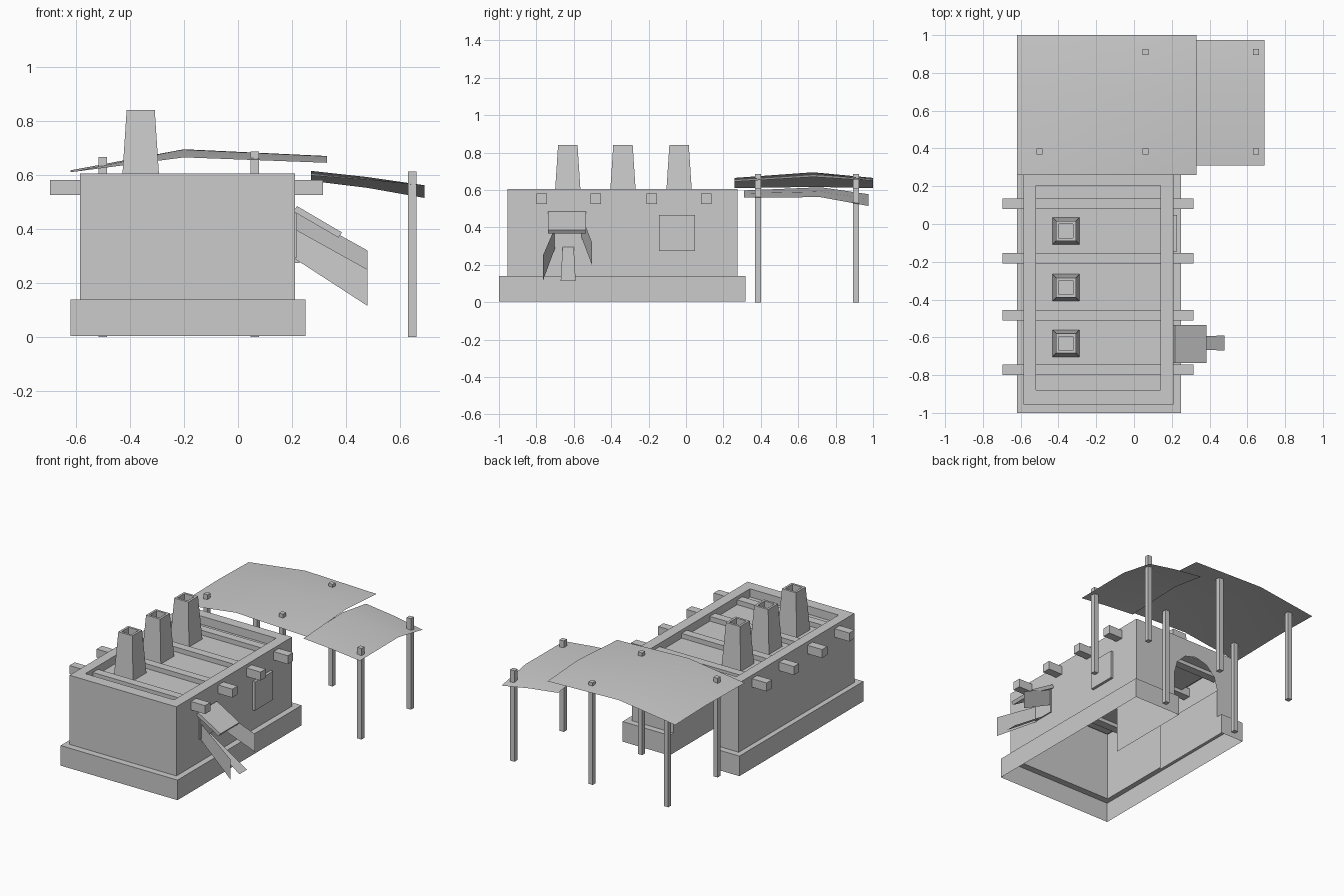
import bpy, bmesh, math

if "Cube" in bpy.data.objects:
    bpy.data.objects.remove(bpy.data.objects["Cube"])

mat = bpy.data.materials.new("plain_grey")
mat.diffuse_color = (0.6, 0.6, 0.6, 1)
mat.use_nodes = True
mat.node_tree.nodes["Principled BSDF"].inputs["Base Color"].default_value = mat.diffuse_color


def sheet(name, faces, smooth=False):
    """Object from a list of polygons, shared corners welded."""
    bm = bmesh.new()
    for f in faces:
        bm.faces.new([bm.verts.new(p) for p in f])
    bmesh.ops.remove_doubles(bm, verts=bm.verts[:], dist=1e-5)
    for f in bm.faces:
        f.smooth = smooth
    me = bpy.data.meshes.new(name)
    bm.to_mesh(me)
    bm.free()
    me.materials.append(mat)
    ob = bpy.data.objects.new(name, me)
    bpy.context.collection.objects.link(ob)
    return ob


def rect(x0, x1, y0, y1, z):
    return [(x0, y0, z), (x1, y0, z), (x1, y1, z), (x0, y1, z)]


def band(a, b, sides=range(4)):
    return [[a[k], a[(k + 1) % 4], b[(k + 1) % 4], b[k]] for k in sides]


def box(name, x0, x1, y0, y1, z0, z1):
    a, b = rect(x0, x1, y0, y1, z0), rect(x0, x1, y0, y1, z1)
    return sheet(name, band(a, b) + [a[::-1], b])


# house shell: plinth, walls, parapet and sunken flat roof, open underneath
DX0, DX1 = -0.45, -0.10          # doorway sides
SPRING, LEDGE = 0.33, 0.14
rings = [rect(-.62, .25, -1, .318, 0.005), rect(-.62, .25, -1, .318, LEDGE),
         rect(-.585, .21, -.955, .275, LEDGE), rect(-.585, .21, -.955, .275, .605),
         rect(-.52, .14, -.88, .205, .605), rect(-.52, .14, -.88, .205, .55)]
faces = []
for i in range(5):
    a, b = rings[i], rings[i + 1]
    faces += band(a, b, range(4) if i > 2 else (0, 1, 3))
    if i < 2:                    # back of the plinth is split by the doorway
        ya, za, yb, zb = a[2][1], a[2][2], b[2][1], b[2][2]
        faces.append([a[2], (DX1, ya, za), (DX1, yb, zb), b[2]])
        faces.append([(DX0, ya, za), a[3], b[3], (DX0, yb, zb)])
faces.append(rings[5])
# back wall with arched doorway
yb, r, cx = .275, (DX1 - DX0) / 2, (DX0 + DX1) / 2
arch = [(cx - r * math.cos(math.pi * k / 6), yb, SPRING + r * math.sin(math.pi * k / 6))
        for k in range(7)]
faces.append([rings[2][2], rings[3][2], rings[3][3], rings[2][3], (DX0, yb, LEDGE)]
             + arch + [(DX1, yb, LEDGE)])
sheet("house_shell", faces)

# passage walls behind the doorway
for n, x in (("left", DX0), ("right", DX1)):
    sheet("passage_wall_" + n, [
        [(x, -.285, .005), (x, .275, .005), (x, .275, SPRING), (x, -.285, SPRING)],
        [(x, .275, .005), (x, .318, .005), (x, .318, LEDGE), (x, .275, LEDGE)]])

# roof beams running through the walls
for i, y in enumerate((.107, -.182, -.482, -.772)):
    box(f"roof_beam_{i}", -.695, .315, y - .028, y + .028, .525, .582)


# hollow tapered chimneys
def square(cx, cy, h, z):
    return rect(cx - h, cx + h, cy - h, cy + h, z)


for i, y in enumerate((-.037, -.337, -.632)):
    s = [square(-.36, y, h, z) for h, z in
         ((.071, .55), (.052, .84), (.037, .84), (.037, .70))]
    sheet(f"chimney_{i}", band(s[0], s[1]) + band(s[1], s[2]) + band(s[2], s[3]) + [s[3]])

# window plate on the right wall
box("window_frame", .205, .228, -.145, .047, .275, .467)

# side hatch: surround, sloped hood, slide and two flared side boards
box("hatch_surround", .205, .218, -.715, -.555, .295, .46)
hy0, hy1 = -.737, -.535
hood_profile = [(.205, .465), (.372, .368), (.385, .387), (.218, .485)]
p0 = [(x, hy0, z) for x, z in hood_profile]
p1 = [(x, hy1, z) for x, z in hood_profile]
sheet("hatch_hood", [p0, p1[::-1]] + [[p0[k], p1[k], p1[(k + 1) % 4], p0[(k + 1) % 4]][::-1]
                                      for k in range(4)])
sheet("slide", [[(.21, -.66, .295), (.48, -.67, .115), (.48, -.59, .115), (.21, -.60, .295)]])
sheet("slide_board_front", [[(.21, -.70, .29), (.48, -.765, .115),
                             (.48, -.765, .25), (.21, -.70, .40)]])
sheet("slide_board_back", [[(.21, -.56, .35), (.48, -.503, .20),
                            (.48, -.503, .32), (.21, -.56, .47)]])


# cloth awnings: coarse 2 x 2 sheets, smooth shaded
def cloth(name, xs, ys, zs):
    p = [[(x, y, zs[j][i]) for i, x in enumerate(xs)] for j, y in enumerate(ys)]
    sheet(name, [[p[j][i], p[j][i + 1], p[j + 1][i + 1], p[j + 1][i]]
                 for j in range(2) for i in range(2)], True)


cloth("large_awning", (-.62, -.2, .33), (.26, .68, 1.0),
      ((.61, .665, .645), (.617, .695, .67), (.61, .665, .65)))
cloth("small_awning", (.27, .48, .69), (.31, .72, .975),
      ((.598, .582, .56), (.615, .592, .562), (.578, .552, .515)))

# awning posts
for i, (x, y, top) in enumerate(((-.5, .385, .667), (.062, .385, .687), (.645, .385, .612),
                                 (-.5, .91, .625), (.062, .91, .687), (.645, .91, .612))):
    box(f"awning_post_{i}", x - .016, x + .016, y - .016, y + .016, 0, top)
